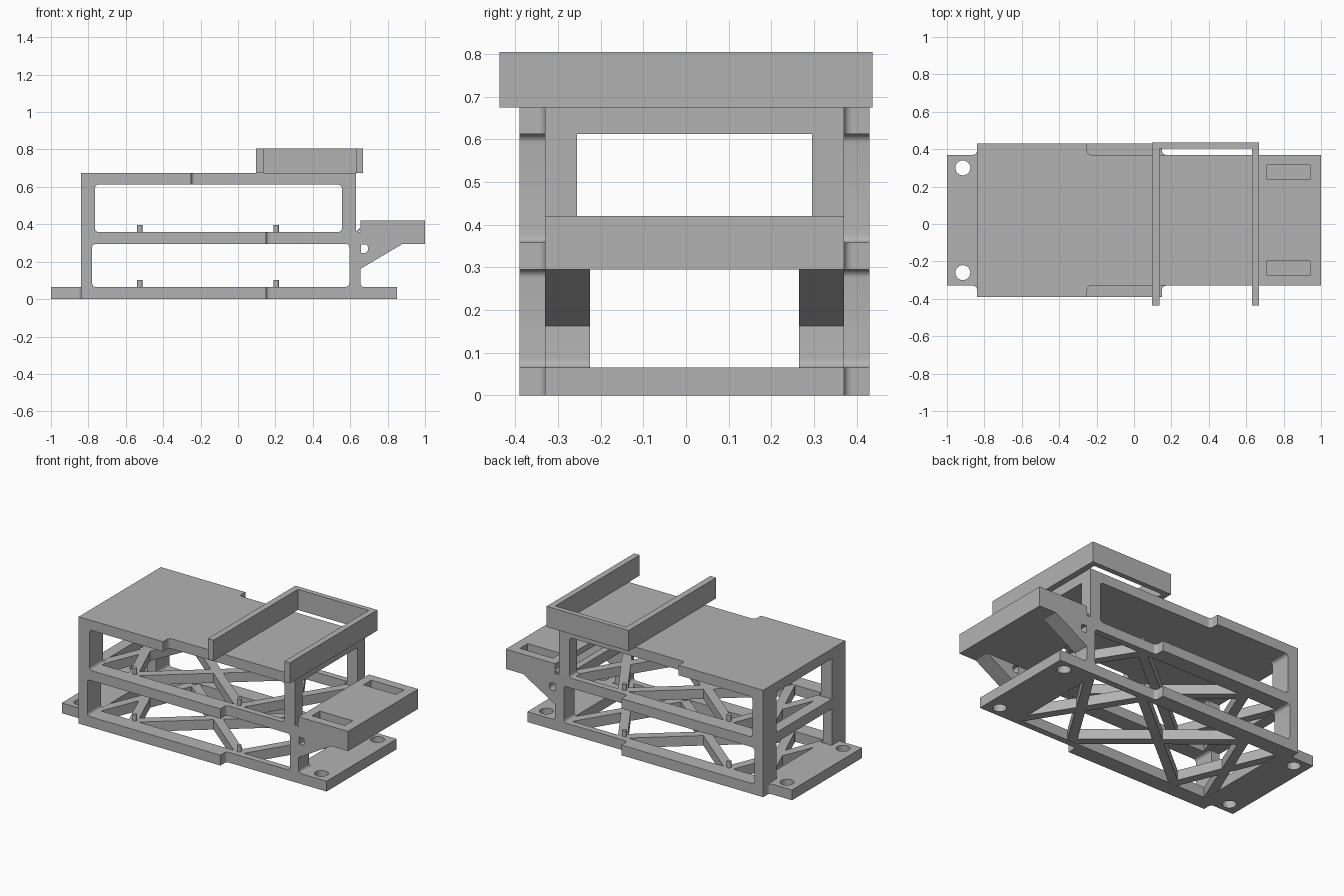
import bpy, math
from mathutils import Vector, Matrix

if "Cube" in bpy.data.objects:
    bpy.data.objects.remove(bpy.data.objects["Cube"])

YC = 0.02                        # centre line of the frame
WIDE, NARROW = 0.41, 0.35        # half widths of the frame

grey = bpy.data.materials.new("grey plastic")
grey.diffuse_color = (0.45, 0.45, 0.45, 1)
grey.use_nodes = True
grey.node_tree.nodes["Principled BSDF"].inputs["Base Color"].default_value = grey.diffuse_color


def rounded(points):
    """Outline from (u, v) or (u, v, radius) points, arcs at the rounded ones."""
    out, n = [], len(points)
    for i, p in enumerate(points):
        c = Vector(p[:2])
        r = p[2] if len(p) > 2 else 0
        if not r:
            out.append(c)
            continue
        a = (Vector(points[i - 1][:2]) - c).normalized()
        b = (Vector(points[(i + 1) % n][:2]) - c).normalized()
        half = a.angle(b) / 2
        mid = c + (a + b).normalized() * r / math.sin(half)
        s = c + a * r / math.tan(half) - mid
        e = c + b * r / math.tan(half) - mid
        turn = s.angle_signed(e)
        for k in range(7):
            out.append(mid + Matrix.Rotation(-turn * k / 6, 2) @ s)
    return out


def circle(x, y, r, n=24):
    return [(x + r * math.cos(k * math.tau / n), y + r * math.sin(k * math.tau / n)) for k in range(n)]


def rect(x0, x1, y0, y1):
    return [(x0, y0), (x1, y0), (x1, y1), (x0, y1)]


def extrude(name, loops, lo, hi, side=False):
    """Fill outline and holes; extrude along z, or along y when side is set."""
    cu = bpy.data.curves.new(name, 'CURVE')
    cu.dimensions, cu.fill_mode, cu.extrude = '2D', 'BOTH', (hi - lo) / 2
    for loop in loops:
        sp = cu.splines.new('POLY')
        sp.points.add(len(loop) - 1)
        for pt, q in zip(sp.points, loop):
            pt.co = (q[0], q[1], 0, 1)
        sp.use_cyclic_u = True
    tmp = bpy.data.objects.new(name, cu)
    bpy.context.collection.objects.link(tmp)
    me = bpy.data.meshes.new_from_object(tmp.evaluated_get(bpy.context.evaluated_depsgraph_get()))
    bpy.data.objects.remove(tmp)
    me.transform(Matrix.Translation((0, 0, (lo + hi) / 2)))
    if side:
        me.transform(Matrix(((1, 0, 0, 0), (0, 0, 1, 0), (0, 1, 0, 0), (0, 0, 0, 1))))
        me.flip_normals()
    ob = bpy.data.objects.new(name, me)
    bpy.context.collection.objects.link(ob)
    me.materials.clear()
    me.materials.append(grey)
    bpy.ops.object.select_all(action='DESELECT')
    ob.select_set(True)
    bpy.context.view_layer.objects.active = ob
    bpy.ops.object.shade_smooth_by_angle(angle=math.radians(30))
    return ob


def outline(x0, x1, step, tab=None):
    """Plate outline, wide up to the step and narrow beyond it."""
    half = [(x1, NARROW), (step, NARROW, 0.02), (step, WIDE), (-0.84, WIDE)]
    if tab:
        half += [(-0.84, NARROW, 0.02), (tab, NARROW)]
    pts = half + [(p[0], -p[1], *p[2:]) for p in reversed(half)]
    return rounded([(p[0], p[1] + YC, *p[2:]) for p in pts])


def bar(name, a, b, width, lo, hi):
    a, b = Vector(a), Vector(b)
    d = (b - a).normalized()
    n = Vector((-d.y, d.x)) * width / 2
    extrude(name, [[a - n, b - n, b + n, a + n]], lo, hi)


# Plates: open bottom and middle tiers, solid top
inner = rect(-0.77, 0.59, YC - 0.31, YC + 0.31)
holes = [circle(x, YC + s * 0.28, 0.04) for x in (-0.915, 0.765) for s in (1, -1)]
extrude("bottom_plate", [outline(0, 0.85, 0.15, -1.0), inner] + holes, 0, 0.065)
extrude("middle_plate", [outline(0, 0.655, 0.15), inner], 0.295, 0.358)
extrude("top_plate", [outline(0, 0.63, -0.25)], 0.612, 0.675)

# Cross braces and pegs on both open tiers
for tier, lo, hi in (("bottom", 0, 0.065), ("middle", 0.295, 0.358)):
    for x0, x1 in ((-0.79, -0.525), (-0.55, 0.23), (0.205, 0.605)):
        for s in (1, -1):
            bar(tier + "_brace", (x0, YC - s * 0.32), (x1, YC + s * 0.32), 0.055, lo + 0.001, hi - 0.001)
    for x in (-0.525, 0.205):
        for s in (1, -1):
            extrude(tier + "_peg", [circle(x, YC + s * 0.3, 0.014, 16)], hi - 0.01, hi + 0.038)


def post(name, xo, xi, z0, z1, y_out, y_in, flare_out=0):
    """Upright with flared fillets where it meets the plates."""
    f = 0.02
    d = math.copysign(f, xi - xo)
    pts = [(xo, z1), (xi + d, z1), (xi, z1, f), (xi, z0, f), (xi + d, z0)]
    if flare_out:
        pts += [(xo - d, z0), (xo, z0, f)]
    else:
        pts += [(xo, z0)]
    for s in (1, -1):
        lo, hi = sorted((YC + s * y_out, YC + s * y_in))
        extrude(name, [rounded(pts)], lo, hi, True)


# Corner posts
post("left_lower_post", -0.84, -0.78, 0.065, 0.295, WIDE, 0.275)
post("left_upper_post", -0.84, -0.765, 0.358, 0.612, WIDE, 0.275)
post("right_lower_post", 0.655, 0.595, 0.065, 0.295, NARROW, 0.245, 1)
post("right_upper_post", 0.63, 0.555, 0.358, 0.612, NARROW, 0.275)

# Shelf at the right end: solid base, slotted upper layer
y0, y1 = YC - NARROW, YC + NARROW
slots = [rect(0.71, 0.94, YC + c - 0.039, YC + c + 0.039) for c in (0.256, -0.256)]
extrude("shelf_base", [rect(0.655, 1.0, y0, y1)], 0.295, 0.36)
extrude("shelf_top", [rect(0.655, 1.0, y0, y1)] + slots, 0.36, 0.42)
extrude("shelf_fillet", [rounded([(0.63, 0.358), (0.655, 0.358, 0.02), (0.655, 0.385)])], y0, y1, True)

# Shelf gussets with a small opening in the corner
for s in (1, -1):
    lo, hi = sorted((YC + s * NARROW, YC + s * 0.245))
    notch = rounded([(0.657, 0.247), (0.695, 0.247, 0.018), (0.695, 0.293, 0.018), (0.657, 0.293)])
    extrude("shelf_gusset", [[(0.655, 0.162), (0.88, 0.295), (0.655, 0.295)], notch], lo, hi, True)

# Three-sided holder on top
extrude("top_holder", [[(0.095, -0.437), (0.135, -0.437), (0.135, 0.405), (0.63, 0.405),
                        (0.63, -0.437), (0.668, -0.437), (0.668, 0.437), (0.095, 0.437)]], 0.675, 0.805)
